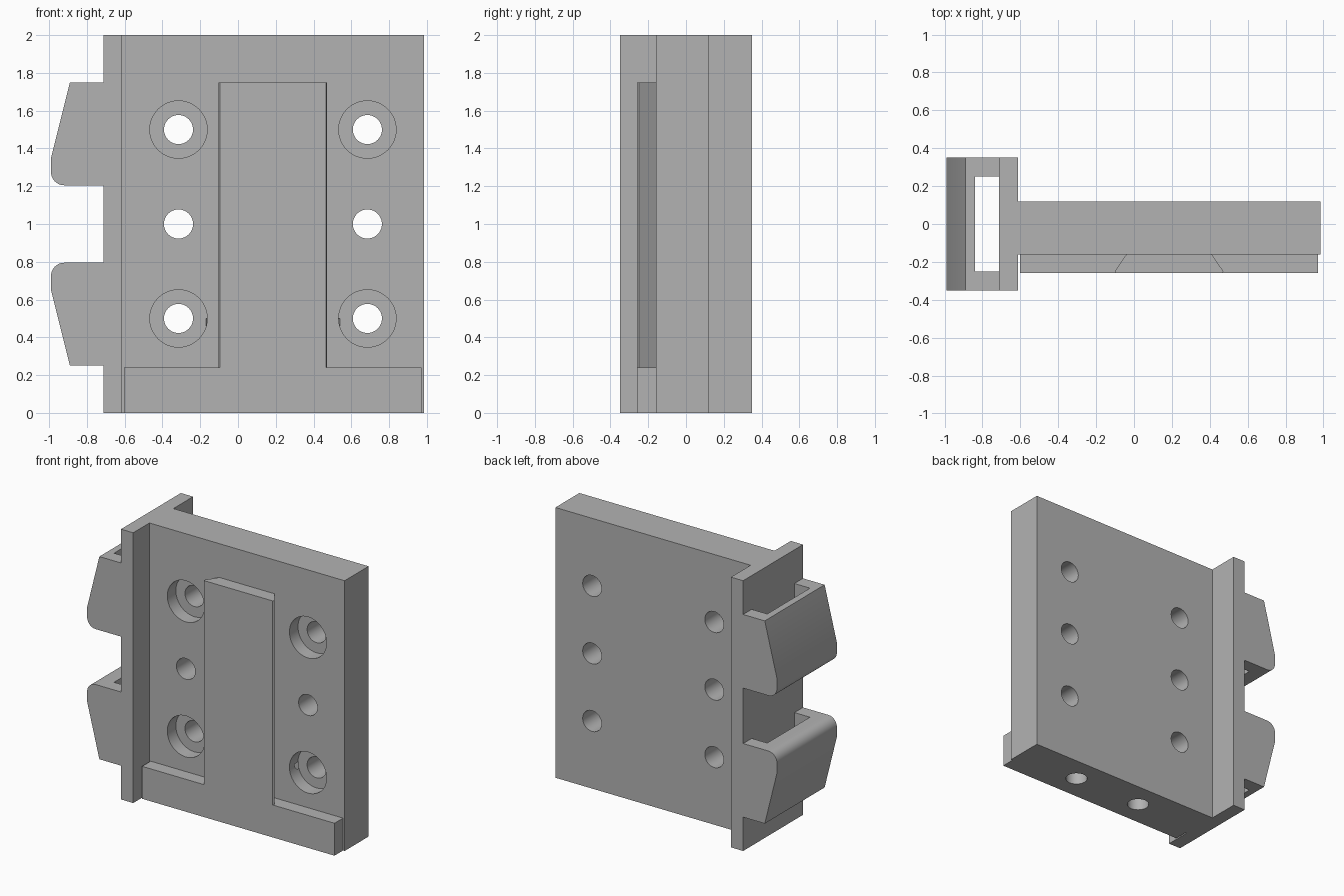
import bpy
import bmesh
import math
from mathutils import Vector

cube = bpy.data.objects.get("Cube")
if cube:
    bpy.data.objects.remove(cube, do_unlink=True)

grey = bpy.data.materials.new("plain grey")
grey.use_nodes = True
colour = (0.45, 0.45, 0.45, 1)
grey.diffuse_color = colour
grey.node_tree.nodes["Principled BSDF"].inputs["Base Color"].default_value = colour


def prism(name, points, axis, low, high):
    """Extrude a closed 2D profile along one axis."""
    def place(p, d):
        c = list(p)
        c.insert("xyz".index(axis), d)
        return Vector(c)

    bm = bmesh.new()
    face = bm.faces.new([bm.verts.new(place(p, low)) for p in points])
    grown = bmesh.ops.extrude_face_region(bm, geom=[face])["geom"]
    verts = [v for v in grown if isinstance(v, bmesh.types.BMVert)]
    bmesh.ops.translate(bm, verts=verts, vec=place((0, 0), high - low))
    bmesh.ops.recalc_face_normals(bm, faces=bm.faces)
    mesh = bpy.data.meshes.new(name)
    bm.to_mesh(mesh)
    bm.free()
    mesh.materials.append(grey)
    obj = bpy.data.objects.new(name, mesh)
    bpy.context.collection.objects.link(obj)
    return obj


def box(name, x, y, z):
    return prism(name, [(x[0], y[0]), (x[1], y[0]), (x[1], y[1]), (x[0], y[1])], "z", *z)


def arc(cx, cy, r, start, end, steps):
    angles = [math.radians(start + (end - start) * i / steps) for i in range(steps + 1)]
    return [(cx + r * math.cos(a), cy + r * math.sin(a)) for a in angles]


def drill(name, cx, cy, r, axis, low, high):
    return prism(name, arc(cx, cy, r, 0, 360, 48)[:-1], axis, low, high)


def activate(obj):
    bpy.ops.object.select_all(action="DESELECT")
    obj.select_set(True)
    bpy.context.view_layer.objects.active = obj


def cut(obj, cutter):
    cutter.hide_render = True
    mod = obj.modifiers.new("cut", "BOOLEAN")
    mod.operation = "DIFFERENCE"
    mod.solver = "EXACT"
    mod.object = cutter
    activate(obj)
    bpy.ops.object.modifier_apply(modifier=mod.name)
    bpy.data.objects.remove(cutter, do_unlink=True)


def smooth(obj):
    activate(obj)
    bpy.ops.object.shade_smooth_by_angle(angle=math.radians(25))


# Main plate with through holes, counterbores and blind holes underneath
front, back = -0.16, 0.12
plate = box("plate", (-0.613, 0.985), (front, back), (0, 2))
for x in (-0.315, 0.685):
    for z in (0.5, 1.0, 1.5):
        cut(plate, drill("hole_cutter", x, z, 0.077, "y", -0.5, 0.5))
        if z != 1.0:
            cut(plate, drill("counterbore_cutter", x, z, 0.152, "y", -0.5, front + 0.1))
for x in (-0.095, 0.465):
    cut(plate, drill("blind_hole_cutter", x, -0.07, 0.075, "z", -0.2, 0.5))
smooth(plate)

# Side flange
box("flange", (-0.713, -0.613), (-0.35, 0.35), (0, 2))

# Foot bar and dovetail rail on the front face
box("foot_bar", (-0.603, 0.972), (-0.26, front), (0, 0.24))
mid = 0.185
half = [(0.225, front), (0.287, -0.25), (0.28, -0.26)]
rail = [(mid + w, y) for w, y in half] + [(mid - w, y) for w, y in reversed(half)]
prism("dovetail_rail", rail, "z", 0.24, 1.75)

# Two mirrored hooks, hollowed so that each forms a loop on the flange
root, tip, r = -0.713, -0.99, 0.07
for name, side in (("upper_hook", 1), ("lower_hook", -1)):
    profile = [(root, 0.75), (-0.89, 0.75), (tip, 0.35)]
    profile += arc(tip + r, 0.205 + r, r, 180, 270, 10) + [(root, 0.205)]
    hook = prism(name, [(x, 1 + side * z) for x, z in profile], "y", -0.35, 0.35)
    cut(hook, box("slot_cutter", (-0.84, -0.65), (-0.25, 0.25), (-0.5, 2.5)))
    smooth(hook)
